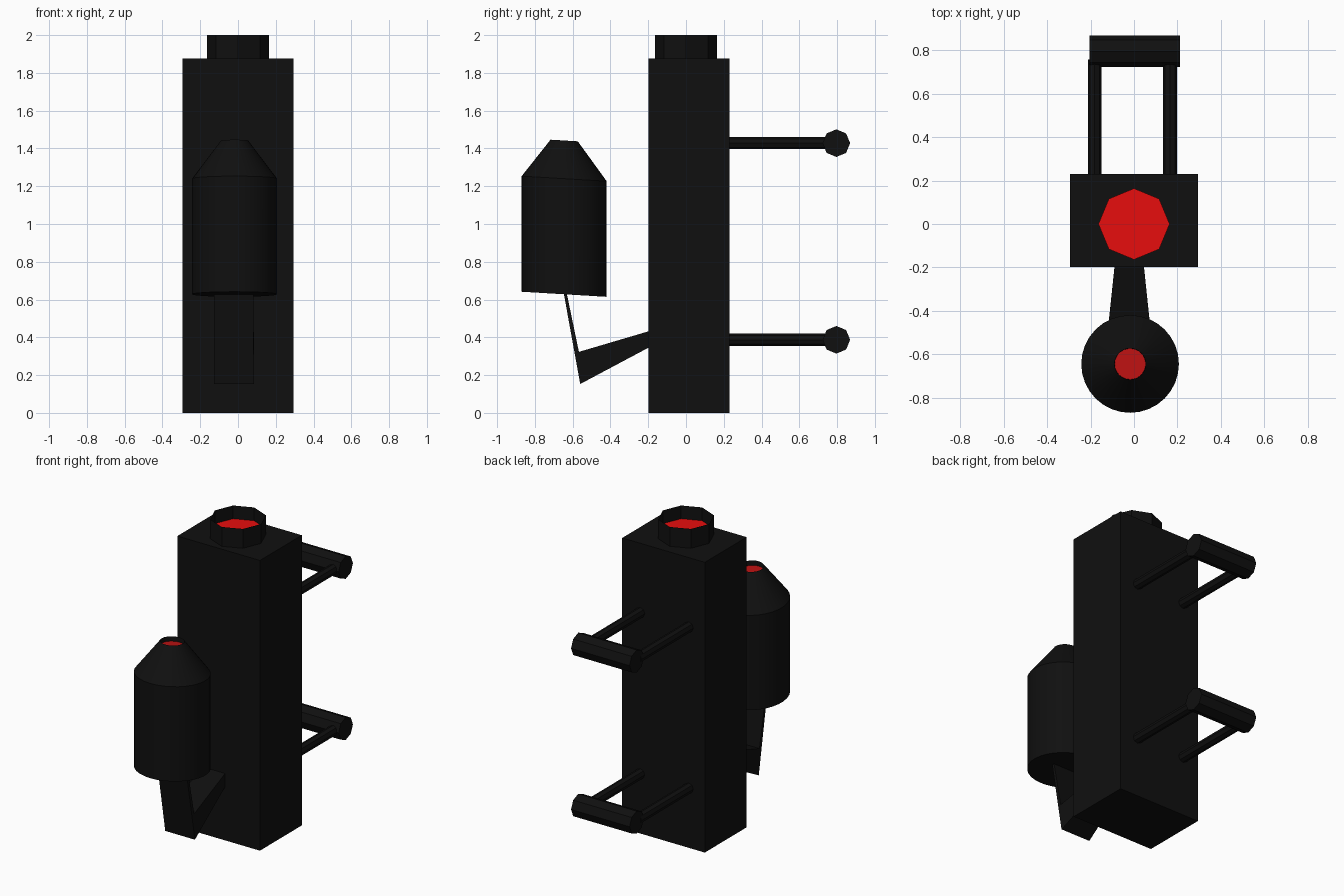
import bpy, bmesh, math
from mathutils import Matrix, Vector

if "Cube" in bpy.data.objects:
    bpy.data.objects.remove(bpy.data.objects["Cube"])


def material(name, color):
    m = bpy.data.materials.new(name)
    m.diffuse_color = (*color, 1)
    m.use_nodes = True
    m.node_tree.nodes["Principled BSDF"].inputs["Base Color"].default_value = m.diffuse_color
    return m


BLACK = material("black", (0.005, 0.005, 0.005))
RED = material("red", (0.8, 0.004, 0.004))
DARK_RED = material("dark_red", (0.5, 0.006, 0.006))


def add(name, bm, mat, smooth=None):
    me = bpy.data.meshes.new(name)
    bm.to_mesh(me)
    bm.free()
    me.materials.append(mat)
    ob = bpy.data.objects.new(name, me)
    bpy.context.collection.objects.link(ob)
    if smooth:
        bpy.ops.object.select_all(action='DESELECT')
        ob.select_set(True)
        bpy.context.view_layer.objects.active = ob
        bpy.ops.object.shade_smooth_by_angle(angle=math.radians(smooth))
    return ob


def loft(sections, cap_start=True, cap_end=True):
    """Skin a list of equal-length closed loops."""
    bm = bmesh.new()
    loops = [[bm.verts.new(p) for p in s] for s in sections]
    n = len(loops[0])
    for a, b in zip(loops, loops[1:]):
        for i in range(n):
            j = (i + 1) % n
            bm.faces.new((a[i], a[j], b[j], b[i]))
    if cap_start:
        bm.faces.new(loops[0][::-1])
    if cap_end:
        bm.faces.new(loops[-1])
    return bm


def ring(r, z, sides, cx=0, cy=0, slope=0):
    """Horizontal circle, optionally slanted along y."""
    pts = []
    for i in range(sides):
        a = 2 * math.pi * i / sides
        y = r * math.sin(a)
        pts.append((cx + r * math.cos(a), cy + y, z + slope * y))
    return pts


def disc(name, pts, mat):
    bm = bmesh.new()
    bm.faces.new([bm.verts.new(p) for p in pts])
    add(name, bm, mat)


def rod(name, start, end, radius):
    """Eight-sided bar between two points."""
    a, b = Vector(start), Vector(end)
    rot = (b - a).to_track_quat('Z', 'Y').to_matrix().to_4x4()
    bm = bmesh.new()
    bmesh.ops.create_cone(bm, cap_ends=True, segments=8, radius1=radius,
                          radius2=radius, depth=(b - a).length,
                          matrix=Matrix.Translation((a + b) / 2) @ rot)
    add(name, bm, BLACK)


# Main body
bm = bmesh.new()
bmesh.ops.create_cube(bm, size=1, matrix=Matrix.Translation((0, 0.016, 0.9375))
                      @ Matrix.Diagonal((0.59, 0.427, 1.875, 1)))
add("body", bm, BLACK)

# Thin-walled octagonal collar with recessed red face
add("top_collar", loft([ring(0.165, 1.87, 8), ring(0.165, 2.0, 8)], False, False), BLACK)
disc("top_red_face", ring(0.164, 1.915, 8), RED)

# Rear handles
for level, z in (("lower", 0.387), ("upper", 1.428)):
    for side, x in (("left", -0.181), ("right", 0.166)):
        rod(f"{level}_{side}_handle_arm", (x, 0.2, z), (x, 0.757, z), 0.032)
    rod(f"{level}_handle_grip", (-0.205, 0.796, z), (0.213, 0.796, z), 0.073)

# Front tank with slanted ends and a conical shoulder
TX, TY, SL = -0.018, -0.645, -0.06
profile = [(0.225, 0.628), (0.225, 1.24), (0.072, 1.442), (0.071, 1.41)]
add("tank", loft([ring(r, z, 32, TX, TY, SL) for r, z in profile], True, False),
    BLACK, 30)
disc("tank_red_face", ring(0.071, 1.411, 32, TX, TY, SL), DARK_RED)

# Bent bracket: (lower/outer y,z), (upper/inner y,z), half width
bends = [((-0.15, 0.371), (-0.15, 0.446), 0.063),
         ((-0.56, 0.153), (-0.567, 0.323), 0.106),
         ((-0.652, 0.66), (-0.637, 0.66), 0.104)]
sections = []
for (y0, z0), (y1, z1), w in bends:
    l, r = -0.022 - w, -0.022 + w
    sections.append([(l, y0, z0), (r, y0, z0), (r, y1, z1), (l, y1, z1)])
bm = loft(sections)
bmesh.ops.recalc_face_normals(bm, faces=bm.faces)
add("tank_bracket", bm, BLACK)
